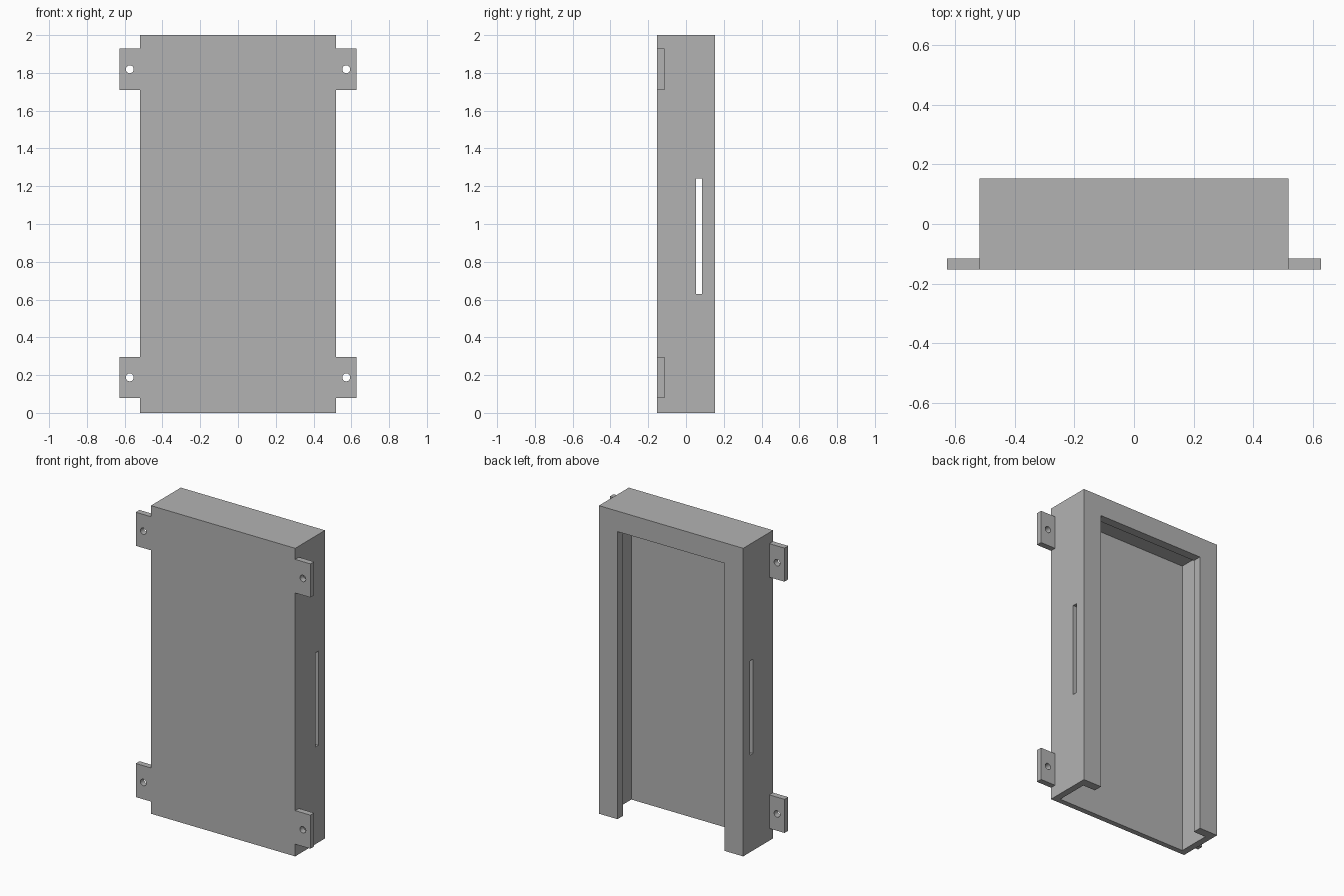
import bpy

cube = bpy.data.objects.get("Cube")
if cube:
    bpy.data.objects.remove(cube, do_unlink=True)

GREY = (0.45, 0.45, 0.45, 1)
grey = bpy.data.materials.new("plain grey")
grey.use_nodes = True
grey.diffuse_color = GREY
grey.node_tree.nodes["Principled BSDF"].inputs["Base Color"].default_value = GREY

# Overall sizes
HALF_W, HALF_D, HEIGHT = 0.518, 0.153, 2.0
WALL, PANEL = 0.043, 0.035        # side walls and front panel
RIM, RIM_DEPTH = 0.133, 0.057     # frame around the back opening
TAB_END, TAB_T = 0.627, 0.038


def box(name, low, high):
    bpy.ops.mesh.primitive_cube_add(size=1)
    ob = bpy.context.object
    ob.name = ob.data.name = name
    for v in ob.data.vertices:
        v.co = [h if c > 0 else l for c, l, h in zip(v.co, low, high)]
    ob.data.materials.append(grey)
    return ob


def cut(target, cutter):
    cutter.hide_render = True
    mod = target.modifiers.new("cut", "BOOLEAN")
    mod.operation, mod.solver, mod.object = "DIFFERENCE", "EXACT", cutter
    bpy.context.view_layer.objects.active = target
    bpy.ops.object.modifier_apply(modifier=mod.name)
    bpy.data.objects.remove(cutter, do_unlink=True)


# Case: hollow shell, open at the bottom and through the back frame
case = box("case", (-HALF_W, -HALF_D, 0), (HALF_W, HALF_D, HEIGHT))
inner, opening = HALF_W - WALL, HALF_W - RIM
cut(case, box("cavity_cutter", (-inner, PANEL - HALF_D, -0.1),
              (inner, HALF_D - RIM_DEPTH, HEIGHT - WALL)))
cut(case, box("opening_cutter", (-opening, 0, -0.1),
              (opening, HALF_D + 0.1, HEIGHT - RIM)))

# Long slot through both side walls
cut(case, box("slot_cutter", (-1, 0.053, 0.63), (1, 0.085, 1.242)))

# Four mounting tabs with screw holes, flush with the front
for side, side_name in ((1, "left"), (-1, "right")):
    for z, level in ((0.188, "lower"), (1.819, "upper")):
        xs = sorted((side * HALF_W, side * TAB_END))
        tab = box(f"{level}_{side_name}_tab", (xs[0], -HALF_D, z - 0.109),
                  (xs[1], TAB_T - HALF_D, z + 0.109))
        bpy.ops.mesh.primitive_cylinder_add(
            vertices=32, radius=0.021, depth=0.2, rotation=(1.570796, 0, 0),
            location=(side * 0.573, -HALF_D, z))
        hole = bpy.context.object
        hole.data.materials.append(grey)
        cut(tab, hole)
        bpy.ops.object.select_all(action="DESELECT")
        tab.select_set(True)
        bpy.context.view_layer.objects.active = tab
        bpy.ops.object.shade_smooth_by_angle()
